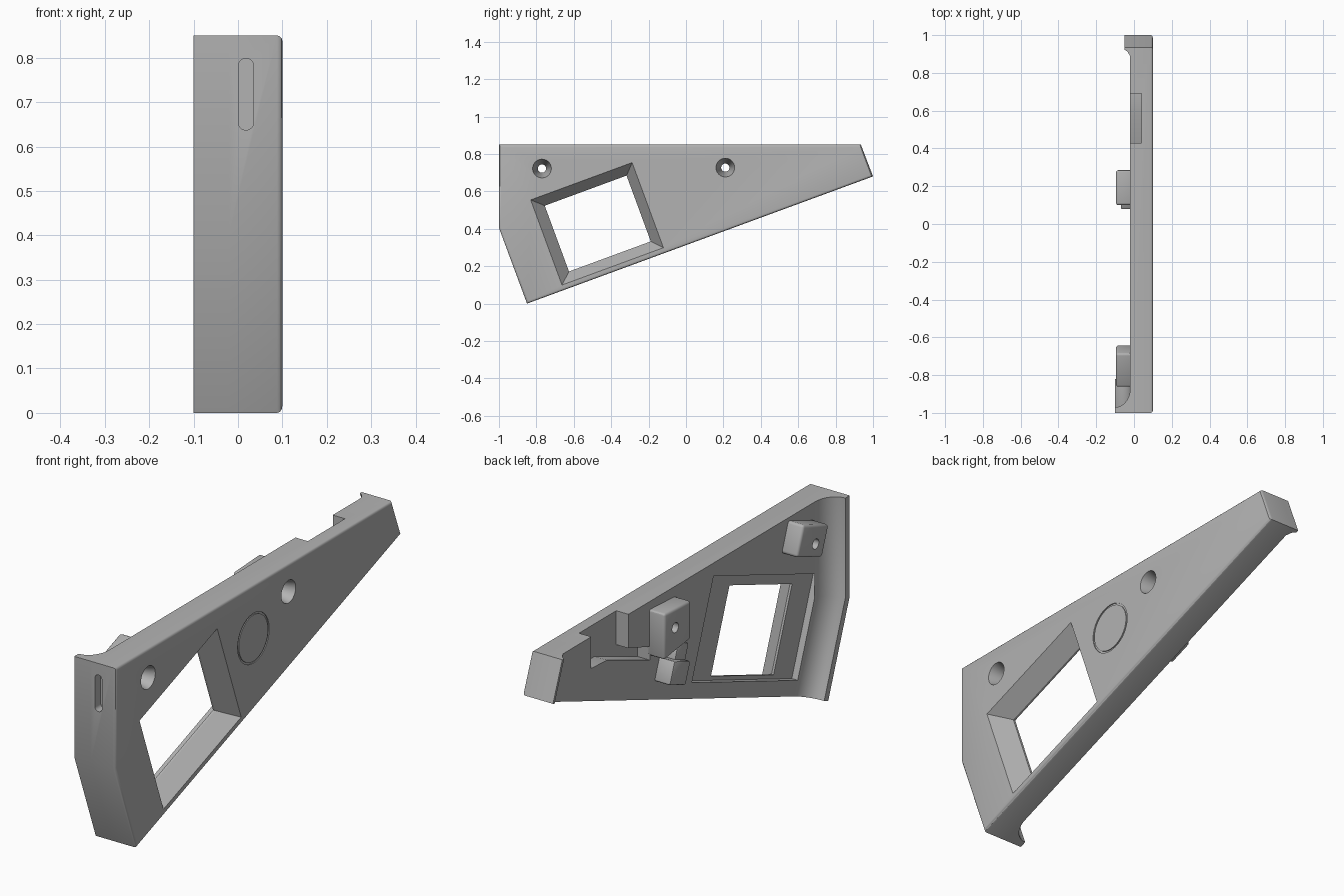
import bpy, bmesh, math
from mathutils import Vector

if "Cube" in bpy.data.objects:
    bpy.data.objects.remove(bpy.data.objects["Cube"])

grey = bpy.data.materials.new("plain grey")
grey.use_nodes = True
grey.diffuse_color = (0.45, 0.45, 0.45, 1)
grey.node_tree.nodes["Principled BSDF"].inputs["Base Color"].default_value = grey.diffuse_color

TILT = math.radians(20.2)
C, S = math.cos(TILT), math.sin(TILT)


def tilted(u0, u1, v0, v1):
    """Rectangle in the tilted frame, as (y, z) points."""
    return [(u * C - v * S, u * S + v * C)
            for u, v in ((u0, v0), (u1, v0), (u1, v1), (u0, v1))]


def circle(y, z, r, n=40):
    return [(y + r * math.cos(i * math.tau / n), z + r * math.sin(i * math.tau / n))
            for i in range(n)]


def at(x, pts):
    return [(x, y, z) for y, z in pts]


def loft(name, rings, closed=False, round_outer=0):
    """Skin matching rings of points; cap the ends unless closed."""
    bm = bmesh.new()
    vs = [[bm.verts.new(p) for p in ring] for ring in rings]
    pairs = list(zip(vs, vs[1:])) + ([(vs[-1], vs[0])] if closed else [])
    for a, b in pairs:
        for i in range(len(a)):
            j = (i + 1) % len(a)
            bm.faces.new((a[i], a[j], b[j], b[i]))
    if not closed:
        bm.faces.new(vs[0])
        bm.faces.new(vs[-1])
    bmesh.ops.recalc_face_normals(bm, faces=bm.faces)
    if round_outer:
        edges = [e for e in bm.edges if all(v.co.x > 0.099 for v in e.verts)]
        bmesh.ops.bevel(bm, geom=edges, offset=round_outer, segments=3,
                        profile=0.5, affect='EDGES')
    mesh = bpy.data.meshes.new(name)
    bm.to_mesh(mesh)
    bm.free()
    mesh.materials.append(grey)
    ob = bpy.data.objects.new(name, mesh)
    bpy.context.collection.objects.link(ob)
    return ob


def prism(name, pts, x0, x1, **kw):
    return loft(name, [at(x0, pts), at(x1, pts)], **kw)


def apply(ob, kind, **settings):
    mod = ob.modifiers.new(kind.lower(), kind)
    for key, value in settings.items():
        setattr(mod, key, value)
    bpy.context.view_layer.objects.active = ob
    bpy.ops.object.modifier_apply(modifier=mod.name)


def cut(cutter, *targets):
    for ob in targets:
        apply(ob, 'BOOLEAN', object=cutter, operation='DIFFERENCE', solver='EXACT')
    bpy.data.objects.remove(cutter)


# Main side plate
outline = [(-1, 0.85), (0.935, 0.85), (1, 0.68), (-0.85, 0), (-1, 0.405)]
plate = prism("side_plate", outline, -0.02, 0.1, round_outer=0.012)

# Front return wall with a concave inner fillet
curve = [(-0.1 + 0.08 * math.sin(a), 0.13 - 0.1 * math.cos(a))
         for a in (i * math.pi / 20 for i in range(11))]
profile = [(-0.1, 0)] + curve + [(-0.02, 0)]


def sweep(name, section, path):
    """Carry an (x, inset) section along path points with inset vectors."""
    return loft(name, [[(x, y + d * dy, z + d * dz) for x, d in section]
                       for y, z, dy, dz in path])


front_wall = sweep("front_wall", profile, [
    (-1, 0.85, 1, 0), (-1, 0.405, 1, math.tan(TILT / 2)), (-0.85, 0, C, S)])

# Small return lip at the rear end
rear_lip = sweep("rear_lip", [(-0.05, 0), (-0.05, 0.012), (-0.035, 0.02), (-0.02, 0.045), (-0.02, 0)],
                 [(0.935, 0.85, -1 / C, 0), (1, 0.68, -C, -S)])

# Screw bosses on the inner side
front_boss = prism("front_boss", tilted(-0.545, -0.355, 0.888, 1.023), -0.095, -0.01)
rear_boss = prism("rear_boss", [(0.1, 0.635), (0.285, 0.61), (0.285, 0.815), (0.1, 0.805)],
                  -0.095, -0.01)
for boss in (front_boss, rear_boss):
    apply(boss, 'BEVEL', width=0.012, segments=3)

# Clip below the rear boss
clip = prism("clip_block", tilted(0.28, 0.40, 0.37, 0.47), -0.095, -0.01)
clip_arm = prism("clip_arm", tilted(0.28, 0.36, 0.46, 0.54), -0.07, -0.01)
for part in (clip, clip_arm):
    apply(part, 'BEVEL', width=0.008, segments=2)

# Shallow recess around the window, then the flared window itself
cut(prism("recess_cutter", tilted(-0.67, 0.119, 0.36, 0.80), -0.05, 0.01), plate)
outer, inner = tilted(-0.588, -0.01, 0.322, 0.807), tilted(-0.528, -0.062, 0.377, 0.752)
flare = [(b[0] + (a[0] - b[0]) * 1.25, b[1] + (a[1] - b[1]) * 1.25)
         for a, b in zip(outer, inner)]
cut(loft("window_cutter", [at(0.12, flare), at(0.02, inner), at(-0.15, inner)]), plate)

# Notch open to the top edge
cut(prism("notch_cutter", [(0.43, 0.9), (0.69, 0.9), (0.69, 0.71), (0.58, 0.705),
                           (0.28, 0.59), (0.28, 0.65), (0.43, 0.70)], -0.05, 0.04), plate)

# Countersunk screw holes
for y, z, boss in ((-0.77, 0.722, front_boss), (0.21, 0.727, rear_boss)):
    rings = [at(x, circle(y, z, r)) for x, r in
             ((0.12, 0.055), (0.1, 0.05), (0.0, 0.022), (-0.15, 0.022))]
    cut(loft("hole_cutter", rings), plate, boss)

# Fine circular groove on the outer face
cut(loft("groove_cutter", [at(x, circle(-0.035, 0.615, r, 64)) for x, r in
                           ((0.11, 0.11), (0.096, 0.11), (0.096, 0.102), (0.11, 0.102))],
         closed=True), plate)

# Rounded slot in the front edge
slot = []
for i in range(24):
    a = (i + 0.5) * math.tau / 24
    slot.append((0.018 + 0.017 * math.cos(a),
                 0.718 + math.copysign(0.064, math.sin(a)) + 0.017 * math.sin(a)))
cut(loft("slot_cutter", [[(x, y, z) for x, z in slot] for y in (-1.1, -0.96)]), plate)

# Smooth the rounded surfaces, keep corners crisp
for ob in bpy.context.collection.objects:
    if ob.type == 'MESH' and grey.name in ob.data.materials:
        bpy.ops.object.select_all(action='DESELECT')
        ob.select_set(True)
        bpy.context.view_layer.objects.active = ob
        bpy.ops.object.shade_smooth_by_angle(angle=math.radians(30))
